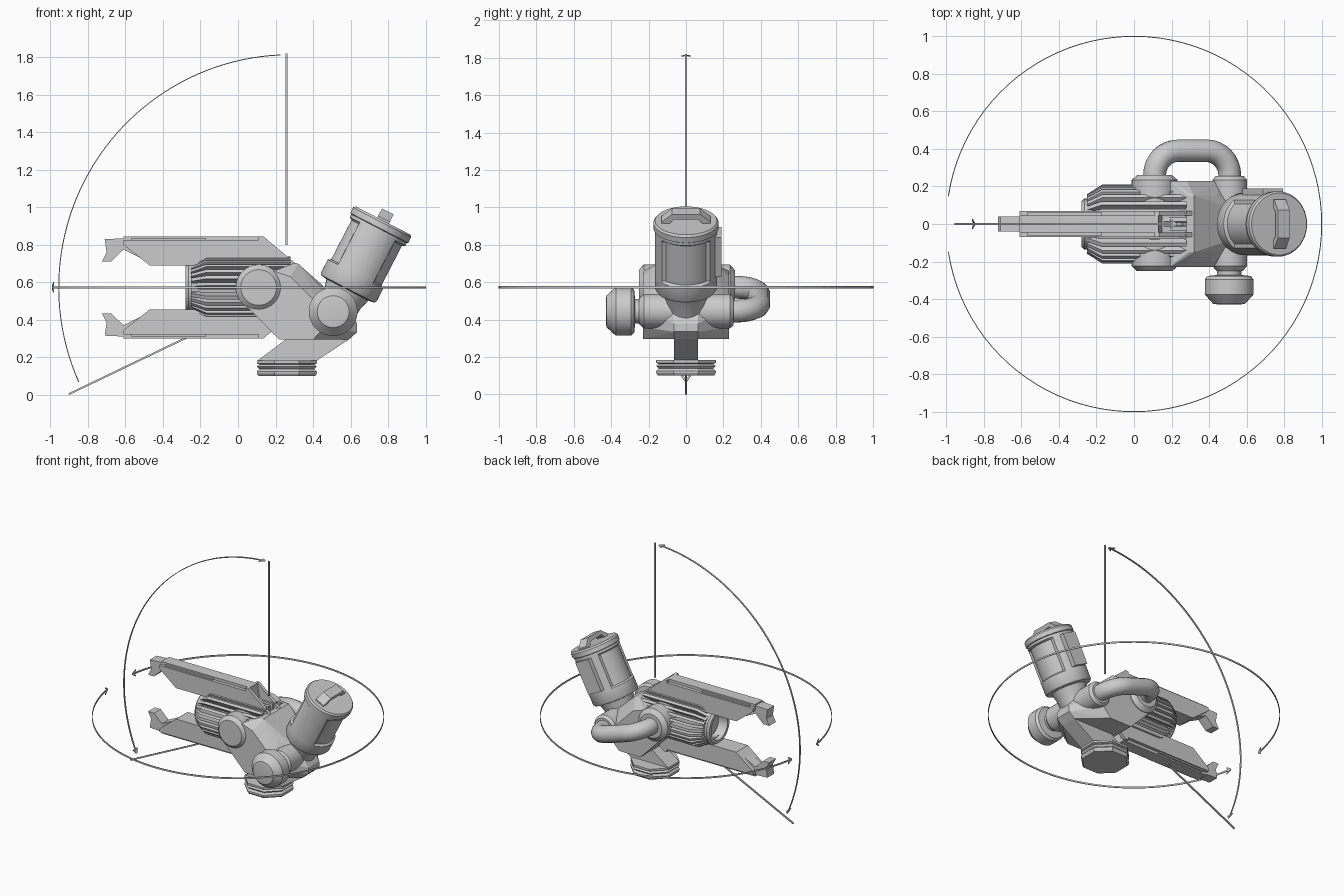
import bpy, bmesh, math
from mathutils import Matrix, Vector as V

if "Cube" in bpy.data.objects:
    bpy.data.objects.remove(bpy.data.objects["Cube"])

grey = bpy.data.materials.new("light_grey")
grey.diffuse_color = (0.6, 0.6, 0.6, 1)
grey.use_nodes = True
grey.node_tree.nodes["Principled BSDF"].inputs["Base Color"].default_value = grey.diffuse_color
ZC = 0.573                                   # height of the barrel axis


def finish(name, bm, smooth=False):
    bmesh.ops.recalc_face_normals(bm, faces=bm.faces)
    me = bpy.data.meshes.new(name)
    bm.to_mesh(me)
    bm.free()
    me.materials.append(grey)
    ob = bpy.data.objects.new(name, me)
    bpy.context.collection.objects.link(ob)
    if smooth:
        bpy.ops.object.select_all(action='DESELECT')
        ob.select_set(True)
        bpy.context.view_layer.objects.active = ob
        bpy.ops.object.shade_smooth_by_angle(angle=math.radians(32))
    return ob


def lathe(name, prof, loc, rot, n=32, smooth=True, dent=None, start=0.0):
    """Spin (radius, height) points round local z, then rotate and place."""
    bm = bmesh.new()
    m = Matrix.Translation(loc) @ rot
    rings = []
    for r, t in prof:
        ring = []
        for i in range(n):
            a = start + 2 * math.pi * i / n
            q = r - (dent(a, t) if dent else 0)
            ring.append(bm.verts.new(m @ V((q * math.cos(a), q * math.sin(a), t))))
        rings.append(ring)
    for a, b in zip(rings, rings[1:]):
        for i in range(n):
            j = (i + 1) % n
            bm.faces.new((a[i], a[j], b[j], b[i]))
    bm.faces.new(rings[0])
    bm.faces.new(rings[-1])
    return finish(name, bm, smooth)


def prism(bm, poly, y0, y1, m=Matrix()):
    """Extrude an (x, z) polygon from y0 to y1."""
    a = [bm.verts.new(m @ V((x, y0, z))) for x, z in poly]
    b = [bm.verts.new(m @ V((x, y1, z))) for x, z in poly]
    bm.faces.new(a)
    bm.faces.new(b[::-1])
    for i in range(len(a)):
        j = (i + 1) % len(a)
        bm.faces.new((a[i], b[i], b[j], a[j]))


def strip(bm, pts, wide, w=0.012, th=0.005):
    """Thin flat band along a path, width in the direction 'wide'."""
    rings = []
    for i, p in enumerate(pts):
        tan = pts[min(i + 1, len(pts) - 1)] - pts[max(i - 1, 0)]
        n = tan.cross(wide).normalized() * th / 2
        s = wide * w / 2
        rings.append([bm.verts.new(p + d) for d in (s + n, s - n, -s - n, -s + n)])
    for a, b in zip(rings, rings[1:]):
        for i in range(4):
            j = (i + 1) % 4
            bm.faces.new((a[i], a[j], b[j], b[i]))
    bm.faces.new(rings[0])
    bm.faces.new(rings[-1])


def arrow_arc(name, pts, wide):
    bm = bmesh.new()
    strip(bm, pts, wide)
    for end, prev in ((pts[0], pts[1]), (pts[-1], pts[-2])):
        back = (prev - end).normalized() * 0.035
        for s in (-1, 1):
            strip(bm, [end, end + back + wide * 0.022 * s], wide)
    finish(name, bm)


ALONG_X = Matrix.Rotation(math.pi / 2, 4, 'Y')
ALONG_Y = Matrix.Rotation(-math.pi / 2, 4, 'X')

# motion arcs with arrowheads, and the limit lines
arc = [math.radians(171.5 - 343 * i / 96) for i in range(97)]
arrow_arc("turn_arc", [V((math.cos(a), math.sin(a), ZC)) for a in arc], V((0, 0, 1)))
arc = [math.radians(92.5 + 111.5 * i / 48) for i in range(49)]
arrow_arc("tilt_arc", [V((0.28 + 1.235 * math.cos(a), 0, ZC + 1.24 * math.sin(a)))
                       for a in arc], V((0, 1, 0)))
bm = bmesh.new()
strip(bm, [V((0.258, 0, 0.8)), V((0.258, 0, 1.82))], V((1, 0, 0)), 0.01, 0.01)
strip(bm, [V((-0.9, 0, 0.005)), V((-0.24, 0, 0.322))], V((0, 1, 0)), 0.01, 0.01)
finish("limit_lines", bm)

# prongs: chamfered rail, narrow tip, side strips and end cheeks, mirrored in z
rail = [(-0.61, 0.845), (0.13, 0.845), (0.15, 0.74), (0.30, 0.69), (-0.47, 0.69), (-0.61, 0.80)]
low = [(x, min(z, 0.825)) for x, z in rail]
tip = [(-0.71, 0.83), (-0.60, 0.835), (-0.50, 0.72), (-0.61, 0.775), (-0.675, 0.712),
       (-0.725, 0.712), (-0.70, 0.76)]
cheek = [(0.11, 0.845), (0.135, 0.845), (0.32, 0.69), (0.11, 0.69)]
for part, sign in (("upper", 1), ("lower", -1)):
    m = Matrix.Translation((0, 0, ZC)) @ Matrix.Diagonal((1, 1, sign, 1)) @ Matrix.Translation((0, 0, -ZC))
    bm = bmesh.new()
    prism(bm, rail, -0.045, 0.045, m)
    prism(bm, low, -0.07, 0.07, m)
    prism(bm, tip, -0.04, 0.04, m)
    for s in (-1, 1):
        prism(bm, cheek, 0.045 * s, 0.07 * s, m)
        prism(bm, [(-0.57, 0.825), (-0.57, 0.835), (-0.17, 0.835), (-0.17, 0.825)],
              0.045 * s, 0.06 * s, m)
    finish(part + "_prong", bm)

# barrel core with hollow mouth
lathe("barrel", [(0.12, 0.28), (0.12, -0.22), (0.135, -0.225), (0.135, -0.265), (0.12, -0.28),
                 (0.098, -0.28), (0.09, -0.21)], (0, 0, ZC), ALONG_X)

# cooling fins around the barrel, wider sideways than upwards
bm = bmesh.new()
fin = [(-0.25, 0.09), (-0.25, 0.125), (-0.17, 0.165), (0.28, 0.165), (0.28, 0.09)]
for i in range(28):
    m = (Matrix.Translation((0, 0, ZC)) @ Matrix.Diagonal((1, 1.27, 1, 1))
         @ Matrix.Rotation(2 * math.pi * (i + 0.5) / 28, 4, 'X'))
    prism(bm, fin, -0.009, 0.009, m)
finish("cooling_fins", bm)

# faceted arm body: hull of three mirrored outlines
layers = {0.065: [(0.24, 0.295), (0.59, 0.295), (0.635, 0.335), (0.635, 0.38), (0.58, 0.47), (0.30, 0.70)],
          0.15: [(0.29, 0.70), (0.32, 0.70), (0.44, 0.57)],
          0.23: [(0.03, 0.49), (0.22, 0.295), (0.40, 0.295), (0.46, 0.36), (0.46, 0.45),
                 (0.28, 0.63), (0.19, 0.66)]}
bm = bmesh.new()
for y, pts in layers.items():
    for x, z in pts:
        for s in (-1, 1):
            bm.verts.new((x, y * s, z))
res = bmesh.ops.convex_hull(bm, input=bm.verts)
bmesh.ops.delete(bm, geom=list({g for g in res["geom_interior"] + res["geom_unused"]
                                if isinstance(g, bmesh.types.BMVert)}), context='VERTS')
bmesh.ops.dissolve_limit(bm, angle_limit=0.02, verts=bm.verts, edges=bm.edges)
finish("arm_body", bm)

# pivot joints and side knob
lathe("upper_pivot", [(0.095, -0.25), (0.122, -0.225), (0.122, 0.235), (0.09, 0.262)],
      (0.11, 0, ZC), ALONG_Y)
lathe("lower_pivot", [(0.07, -0.25), (0.092, -0.225), (0.092, 0.235), (0.075, 0.255)],
      (0.51, 0, 0.445), ALONG_Y)
lathe("side_knob", [(0.065, -0.428), (0.085, -0.425), (0.13, -0.375), (0.13, -0.295),
                    (0.115, -0.277), (0.065, -0.272), (0.065, -0.22)], (0.507, 0, 0.444), ALONG_Y)

# rear hose: U-shaped tube between both pivots
L, R, Y = 0.42, 0.13, 0.39
path = [(0, 0.2)]
path += [(R - R * math.cos(a), Y - R + R * math.sin(a)) for a in [math.pi / 16 * i for i in range(9)]]
path += [(L - u, y) for u, y in path[::-1]]
cu = bpy.data.curves.new("rear_hose", 'CURVE')
cu.dimensions = '3D'
cu.bevel_depth = 0.061
cu.bevel_resolution = 4
sp = cu.splines.new('POLY')
sp.points.add(len(path) - 1)
for p, (u, y) in zip(sp.points, path):
    p.co = (0.11 + 0.4 * u / L, y, ZC - 0.128 * u / L, 1)
cu.materials.append(grey)
hose = bpy.data.objects.new("rear_hose", cu)
bpy.context.collection.objects.link(hose)
bpy.ops.object.select_all(action='DESELECT')
hose.select_set(True)
bpy.context.view_layer.objects.active = hose
bpy.ops.object.convert(target='MESH')
bpy.ops.object.shade_smooth_by_angle(angle=math.radians(40))

# octagonal foot and slanted stand
lathe("foot", [(r / math.cos(math.pi / 8), z) for r, z in
               [(0.15, 0.10), (0.16, 0.115), (0.16, 0.125), (0.146, 0.138), (0.16, 0.152),
                (0.146, 0.163), (0.16, 0.168), (0.16, 0.183)]],
      (0.26, 0, 0), Matrix(), n=8, smooth=False, start=math.pi / 8)
bm = bmesh.new()
prism(bm, [(0.1, 0.18), (0.415, 0.18), (0.59, 0.295), (0.58, 0.33), (0.26, 0.30)], -0.065, 0.065)
finish("stand", bm)

# tilted canister: body with two sunken windows, neck, lid handle, rear plate
TILT = Matrix.Rotation(math.radians(27.3), 4, 'Y')
BASE = V((0.585, 0, 0.565))


def window(a, t):
    return 0.016 if abs(math.cos(a)) > 0.69 and 0.095 < t < 0.34 else 0


lathe("canister", [(0.13, -0.005), (0.16, 0.0), (0.167, 0.012), (0.167, 0.09), (0.167, 0.1),
                   (0.167, 0.335), (0.167, 0.345), (0.167, 0.362), (0.174, 0.366),
                   (0.174, 0.398), (0.165, 0.41)], BASE, TILT, n=64, dent=window)
lathe("canister_neck", [(0.1, -0.13), (0.11, -0.06), (0.13, 0.01)], BASE, TILT)
place = Matrix.Translation(BASE) @ TILT
bm = bmesh.new()
arch = [(-0.13, 0.40), (-0.13, 0.42), (-0.075, 0.465), (0.075, 0.465), (0.13, 0.42), (0.13, 0.40),
        (0.095, 0.40), (0.065, 0.435), (-0.065, 0.435), (-0.095, 0.40)]
prism(bm, arch, -0.035, 0.035, place @ Matrix.Rotation(math.pi / 2, 4, 'Z'))
finish("lid_handle", bm)
bm = bmesh.new()
prism(bm, [(-0.06, 0.10), (0.06, 0.10), (0.06, 0.34), (-0.06, 0.34)], 0.14, 0.19, place)
finish("rear_plate", bm)
